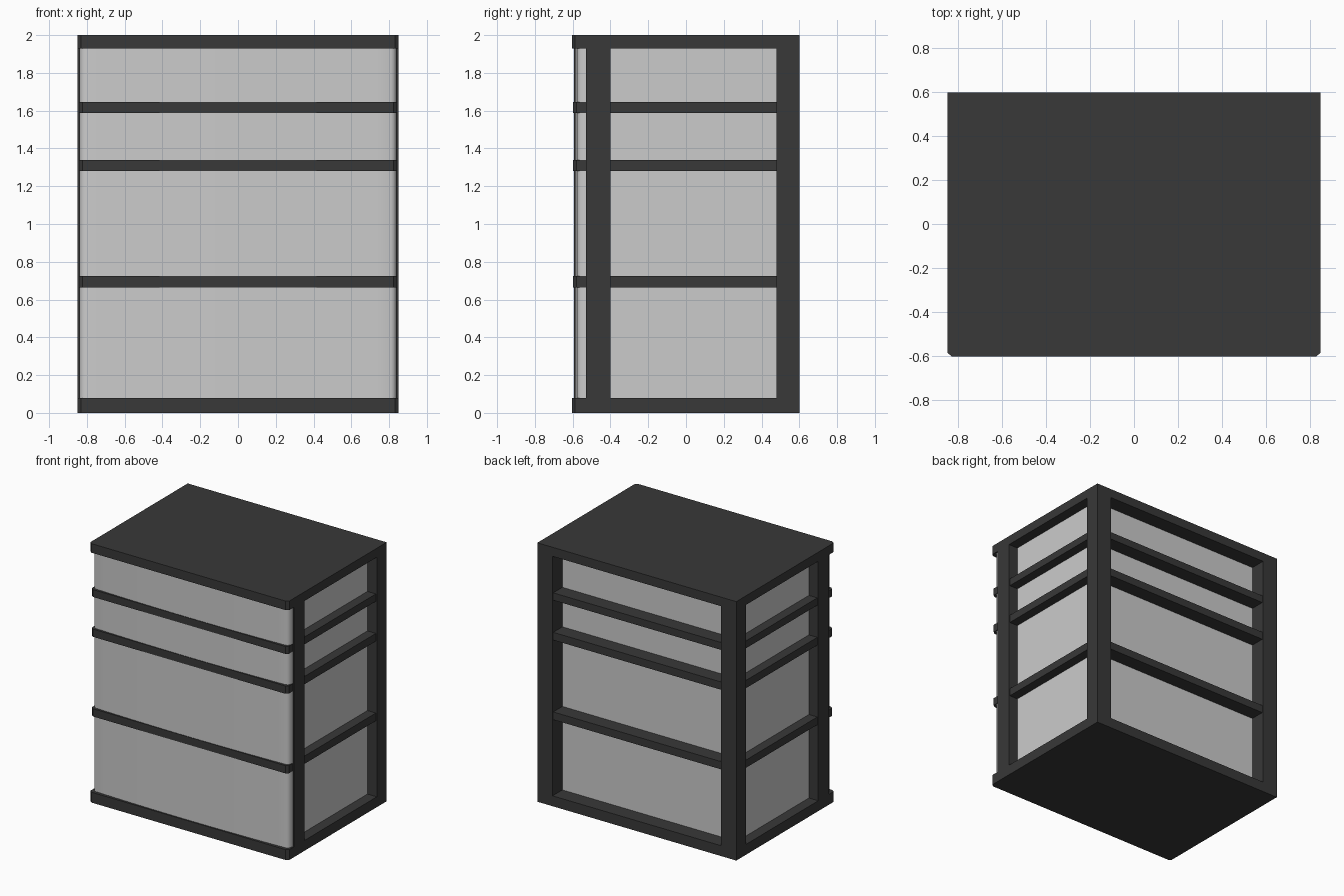
import bpy, bmesh

if "Cube" in bpy.data.objects:
    bpy.data.objects.remove(bpy.data.objects["Cube"])

dark = bpy.data.materials.new("dark_frame")
dark.diffuse_color = (0.04, 0.04, 0.04, 1)
dark.use_nodes = True
dark.node_tree.nodes["Principled BSDF"].inputs["Base Color"].default_value = dark.diffuse_color


def prism(name, pts, z0, z1, mat=None):
    """Extrude a counter-clockwise plan outline from z0 to z1."""
    bm = bmesh.new()
    face = bm.faces.new([bm.verts.new((x, y, z0)) for x, y in pts])
    up = bmesh.ops.extrude_face_region(bm, geom=[face])["geom"]
    bmesh.ops.translate(bm, vec=(0, 0, z1 - z0),
                        verts=[v for v in up if isinstance(v, bmesh.types.BMVert)])
    bmesh.ops.recalc_face_normals(bm, faces=bm.faces)
    me = bpy.data.meshes.new(name)
    bm.to_mesh(me)
    bm.free()
    ob = bpy.data.objects.new(name, me)
    bpy.context.collection.objects.link(ob)
    if mat:
        me.materials.append(mat)
    return ob


def rect(x0, x1, y0, y1):
    return [(x0, y0), (x1, y0), (x1, y1), (x0, y1)]


def slab(hw, front, back, c=0.02):
    """Rectangle with clipped front corners."""
    return [(-hw + c, front), (hw - c, front), (hw, front + c * 0.8),
            (hw, back), (-hw, back), (-hw, front + c * 0.8)]


# top and bottom plates, then the thinner rails between bays
prism("bottom_plate", slab(0.85, -0.603, 0.6), 0, 0.08, dark)
prism("top_plate", slab(0.85, -0.603, 0.6), 1.93, 2.0, dark)
rails = [(0.665, 0.725), (1.28, 1.34), (1.588, 1.645)]
for i, (a, b) in enumerate(rails):
    prism(f"rail_{i + 1}", slab(0.842, -0.597, 0.592), a, b, dark)

# corner posts: front pair and rear pair
for side, s in (("left", -1), ("right", 1)):
    xo = 0.85 * s
    for part, xi, y0, y1 in (("front", 0.765, -0.53, -0.40), ("rear", 0.72, 0.48, 0.60)):
        lo, hi = sorted((xo, xi * s))
        prism(f"{part}_post_{side}", rect(lo, hi, y0, y1), 0.08, 1.93, dark)

# one body box and one gently bowed drawer front per bay
levels = [0.08] + [z for r in rails for z in r] + [1.93]
n = 24
bow = []
for i in range(n + 1):
    t = 2 * i / n - 1
    bow.append((0.81 * t, -0.593 + 0.015 * t * t))
corner = [(0.825, -0.572), (0.835, -0.56), (0.84, -0.54), (0.84, -0.525)]
outline = bow + corner + [(-x, y) for x, y in reversed(corner)]
for i in range(4):
    z0, z1 = levels[2 * i], levels[2 * i + 1]
    prism(f"drawer_body_{i + 1}", rect(-0.77, 0.77, -0.525, 0.48), z0, z1)
    front = prism(f"drawer_front_{i + 1}", outline, z0, z1)
    bpy.ops.object.select_all(action='DESELECT')
    front.select_set(True)
    bpy.context.view_layer.objects.active = front
    bpy.ops.object.shade_smooth_by_angle(angle=0.7)
